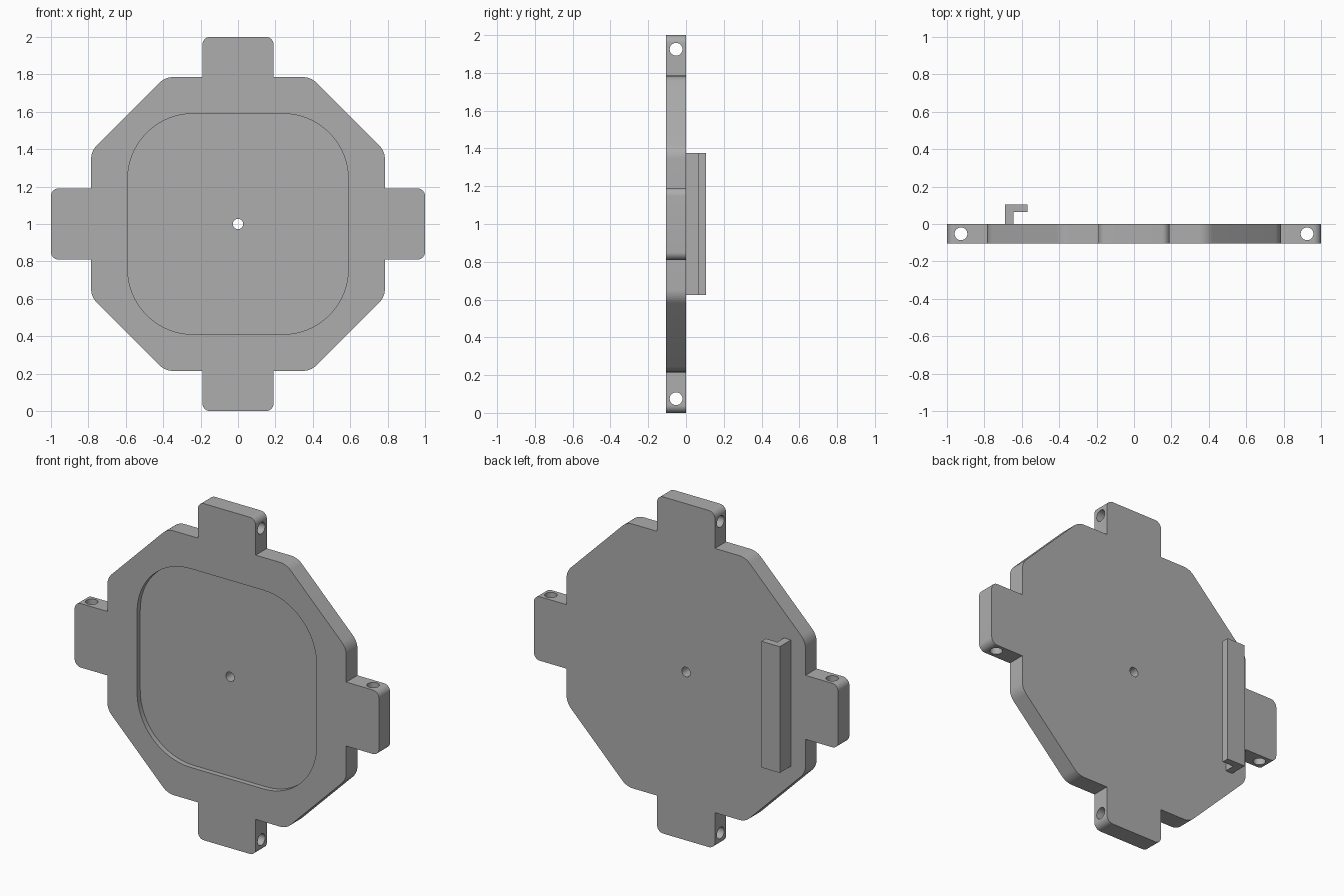
import bpy, bmesh, math
from mathutils import Vector, Matrix

cube = bpy.data.objects.get("Cube")
if cube:
    bpy.data.objects.remove(cube, do_unlink=True)

grey = bpy.data.materials.new("plain grey")
grey.use_nodes = True
GREY = (0.42, 0.42, 0.42, 1)
grey.diffuse_color = GREY
grey.node_tree.nodes["Principled BSDF"].inputs["Base Color"].default_value = GREY

CENTRE = Vector((0, 0, 1))
THICK = 0.105


def rounded(corners, steps=10):
    """Round each (x, z, radius) corner of a closed outline."""
    out = []
    for i, (x, z, r) in enumerate(corners):
        p = Vector((x, z))
        if r == 0:
            out.append(p)
            continue
        a = (Vector(corners[i - 1][:2]) - p).normalized()
        b = (Vector(corners[(i + 1) % len(corners)][:2]) - p).normalized()
        half = a.angle(b) / 2
        mid = p + (a + b).normalized() * r / math.sin(half)
        start = p + a * r / math.tan(half) - mid
        sweep = start.angle_signed(p + b * r / math.tan(half) - mid)
        for k in range(steps + 1):
            out.append(mid + Matrix.Rotation(-sweep * k / steps, 2) @ start)
    return out


def finish(name, bm):
    bmesh.ops.recalc_face_normals(bm, faces=bm.faces)
    mesh = bpy.data.meshes.new(name)
    bm.to_mesh(mesh)
    bm.free()
    mesh.materials.append(grey)
    ob = bpy.data.objects.new(name, mesh)
    bpy.context.collection.objects.link(ob)
    return ob


def extrude(name, outline, direction, to_world):
    """Extrude a flat outline, placed by to_world, along direction."""
    bm = bmesh.new()
    face = bm.faces.new([bm.verts.new(to_world(p)) for p in outline])
    ext = bmesh.ops.extrude_face_region(bm, geom=[face])["geom"]
    verts = [v for v in ext if isinstance(v, bmesh.types.BMVert)]
    bmesh.ops.translate(bm, verts=verts, vec=direction)
    if face.is_valid and len(face.edges[0].link_faces) == 1:
        bm.faces.new(list(face.verts))
    return finish(name, bm)


def cylinder(name, radius, length, location, axis):
    bm = bmesh.new()
    turn = Vector((0, 0, 1)).rotation_difference(Vector(axis)).to_matrix().to_4x4()
    bmesh.ops.create_cone(bm, cap_ends=True, segments=32, radius1=radius, radius2=radius,
                          depth=length, matrix=Matrix.Translation(location) @ turn)
    return finish(name, bm)


def four_way(quarter):
    """Repeat a run of corners around the centre."""
    turns = [Matrix.Rotation(math.pi / 2 * k, 2) for k in range(4)]
    return [(*(t @ Vector(c[:2])), c[2]) for t in turns for c in quarter]


# Octagonal plate with four tabs, in one outline
BODY, ARM, CUT = 0.785, 0.19, 0.39
plate_corners = four_way([(BODY, -ARM, 0), (1, -ARM, 0.04), (1, ARM, 0.04),
                          (BODY, ARM, 0), (BODY, CUT, 0.1), (CUT, BODY, 0.1)])
plate = extrude("plate", rounded(plate_corners), Vector((0, THICK, 0)),
                lambda p: CENTRE + Vector((p.x, -THICK, p.y)))

# Shallow front recess, centre hole and pin holes through the tabs
recess = extrude("recess_cutter", rounded(four_way([(0.59, 0.59, 0.35)]), 16),
                 Vector((0, 0.13, 0)), lambda p: CENTRE + Vector((p.x, -THICK - 0.1, p.y)))
cutters = [recess, cylinder("centre_hole_cutter", 0.028, 0.6, CENTRE, (0, 1, 0))]
for s in (-1, 1):
    mid = CENTRE + Vector((0, -THICK / 2, 0))
    cutters.append(cylinder("side_pin_cutter", 0.034, 0.6, mid + Vector((s * 0.925, 0, 0)), (0, 0, 1)))
    cutters.append(cylinder("end_pin_cutter", 0.034, 0.6, mid + Vector((0, 0, s * 0.925)), (1, 0, 0)))

for cutter in cutters:
    mod = plate.modifiers.new("cut", "BOOLEAN")
    mod.operation, mod.solver, mod.object = "DIFFERENCE", "EXACT", cutter
bpy.context.view_layer.objects.active = plate
for mod in list(plate.modifiers):
    bpy.ops.object.modifier_apply(modifier=mod.name)
for cutter in cutters:
    bpy.data.objects.remove(cutter, do_unlink=True)

# Hooked rail on the back
hook = [Vector(p) for p in ((-0.69, 0), (-0.645, 0), (-0.645, 0.063),
                            (-0.57, 0.063), (-0.57, THICK), (-0.69, THICK))]
extrude("back_rail", hook, Vector((0, 0, 0.75)), lambda p: Vector((p.x, p.y, 0.625)))

# Smooth the rounded walls, keep the edges sharp
bpy.ops.object.select_all(action="DESELECT")
plate.select_set(True)
bpy.ops.object.shade_smooth_by_angle(angle=math.radians(30))
